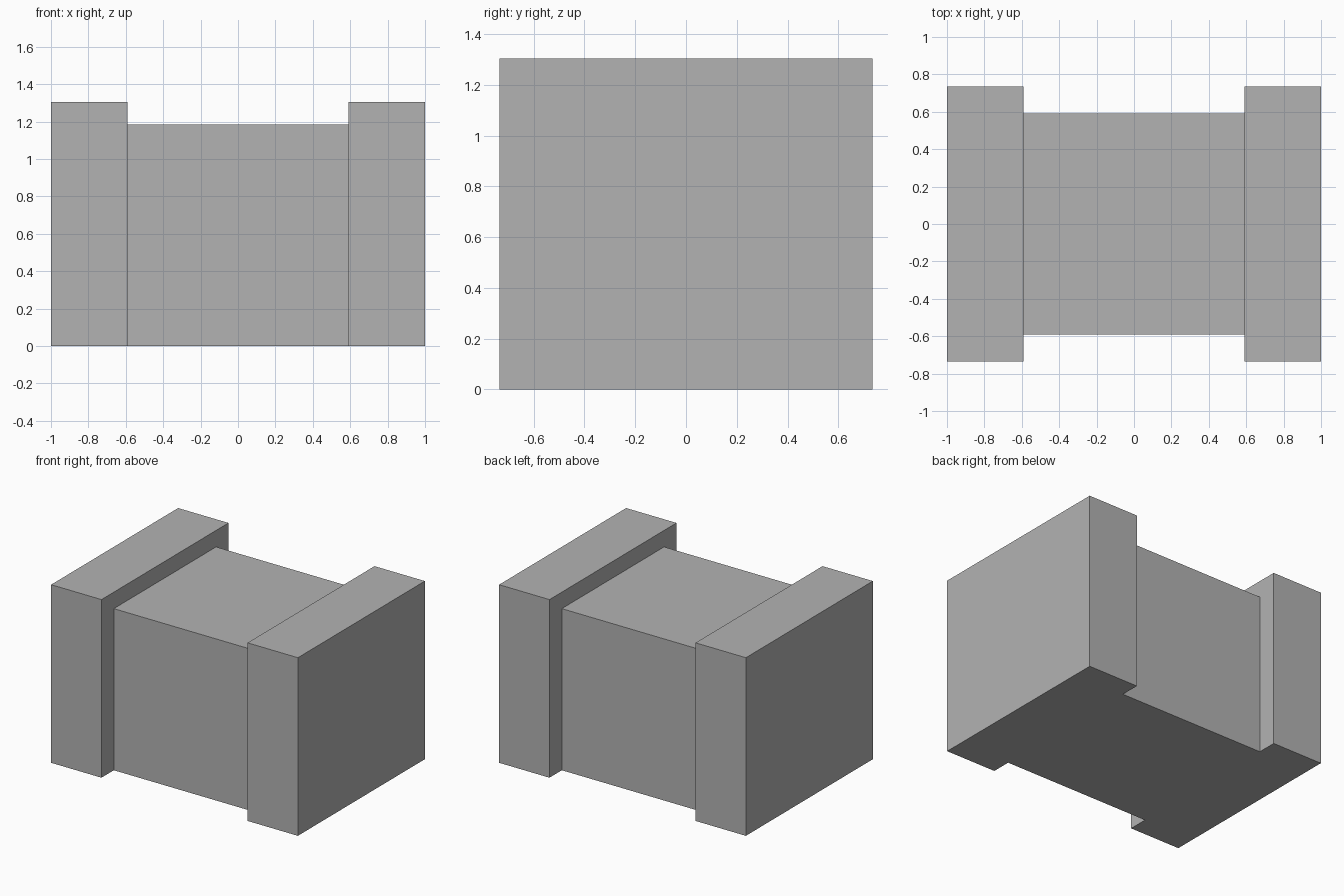
import bpy

# Remove the default cube
default = bpy.data.objects.get("Cube")
if default:
    bpy.data.objects.remove(default, do_unlink=True)

# Single grey material
GREY = (0.45, 0.45, 0.45, 1.0)
grey = bpy.data.materials.new("plain grey")
grey.use_nodes = True
grey.diffuse_color = GREY
grey.node_tree.nodes["Principled BSDF"].inputs["Base Color"].default_value = GREY


def block(name, x_min, x_max, depth, height):
    """Box standing on the floor, centred front to back."""
    bpy.ops.mesh.primitive_cube_add(size=1)
    ob = bpy.context.object
    ob.name = name
    for v in ob.data.vertices:
        v.co.x = x_max if v.co.x > 0 else x_min
        v.co.y *= depth
        v.co.z = height if v.co.z > 0 else 0
    ob.data.materials.append(grey)
    return ob


HALF_BODY = 0.592

# Central body
block("body", -HALF_BODY, HALF_BODY, 2 * HALF_BODY, 2 * HALF_BODY)

# Taller, deeper end blocks
block("left_end", HALF_BODY, 1, 1.47, 1.305)
block("right_end", -1, -HALF_BODY, 1.47, 1.305)
